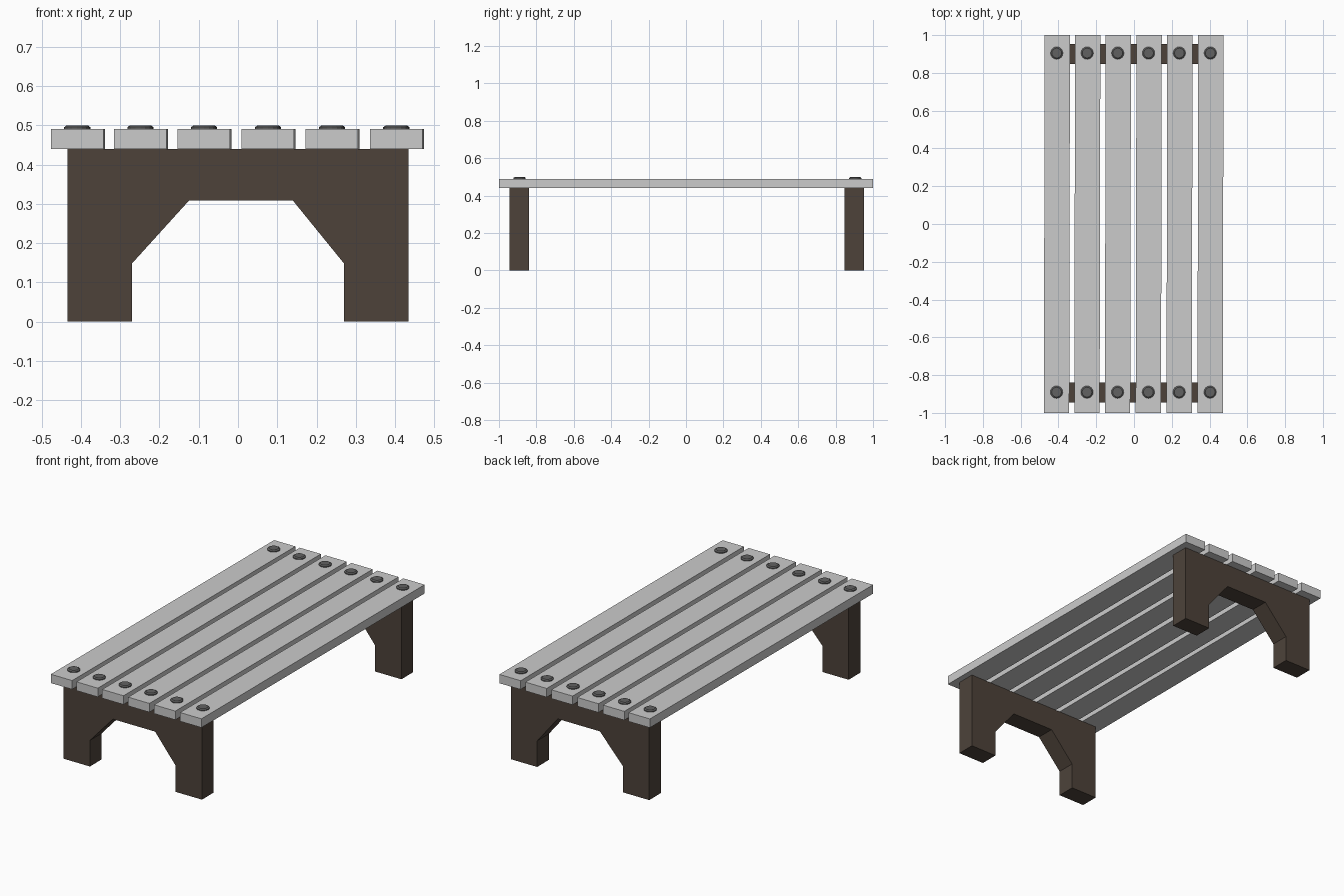
import bpy, bmesh
from mathutils import Matrix

if "Cube" in bpy.data.objects:
    bpy.data.objects.remove(bpy.data.objects["Cube"])


def material(name, rgb):
    m = bpy.data.materials.new(name)
    m.diffuse_color = (*rgb, 1)
    m.use_nodes = True
    m.node_tree.nodes["Principled BSDF"].inputs["Base Color"].default_value = m.diffuse_color
    return m


def add_object(name, bm, mat=None):
    bmesh.ops.recalc_face_normals(bm, faces=bm.faces)
    mesh = bpy.data.meshes.new(name)
    bm.to_mesh(mesh)
    bm.free()
    obj = bpy.data.objects.new(name, mesh)
    bpy.context.collection.objects.link(obj)
    if mat:
        mesh.materials.append(mat)
    return obj


wood = material("dark_wood", (0.075, 0.055, 0.042))
metal = material("dark_metal", (0.12, 0.12, 0.12))


# Arched end support: profile in x/z, extruded along y
def support(name, y0, y1):
    profile = [(-0.435, 0), (-0.27, 0), (-0.27, 0.148), (-0.125, 0.308),
               (0.14, 0.308), (0.27, 0.148), (0.27, 0), (0.435, 0),
               (0.435, 0.44), (-0.435, 0.44)]
    bm = bmesh.new()
    face = bm.faces.new([bm.verts.new((x, y0, z)) for x, z in profile])
    ext = bmesh.ops.extrude_face_region(bm, geom=[face])
    verts = [g for g in ext["geom"] if isinstance(g, bmesh.types.BMVert)]
    bmesh.ops.translate(bm, verts=verts, vec=(0, y1 - y0, 0))
    add_object(name, bm, wood)


# Seat slat, very slightly askew
def slat(name, x):
    bm = bmesh.new()
    bmesh.ops.create_cube(bm, size=1, matrix=Matrix.Diagonal((0.134, 2.0, 0.05, 1)))
    obj = add_object(name, bm)
    obj.location = (x, 0, 0.465)
    obj.rotation_euler.z = -0.002


# Round bolt head: short cylinder with a chamfered cap
def bolt(name, x, y):
    bm = bmesh.new()
    for r1, r2, depth, z in [(0.033, 0.033, 0.01, 0.490), (0.033, 0.026, 0.005, 0.4975)]:
        bmesh.ops.create_cone(bm, cap_ends=True, segments=16, radius1=r1, radius2=r2,
                              depth=depth, matrix=Matrix.Translation((x, y, z)))
    # Weld the two sections and drop the caps between them
    bmesh.ops.remove_doubles(bm, verts=bm.verts, dist=0.0001)
    inner = [f for f in bm.faces if len(f.verts) > 4
             and abs(f.calc_center_median().z - 0.495) < 0.001]
    bmesh.ops.delete(bm, geom=inner, context="FACES_ONLY")
    add_object(name, bm, metal)


support("front_support", -0.945, -0.84)
support("back_support", 0.847, 0.952)

for i, x in enumerate([-0.408, -0.247, -0.085, 0.078, 0.241, 0.405], 1):
    slat(f"seat_slat_{i}", x)
    bolt(f"front_bolt_{i}", x - 0.002, -0.89)
    bolt(f"back_bolt_{i}", x - 0.001, 0.905)
